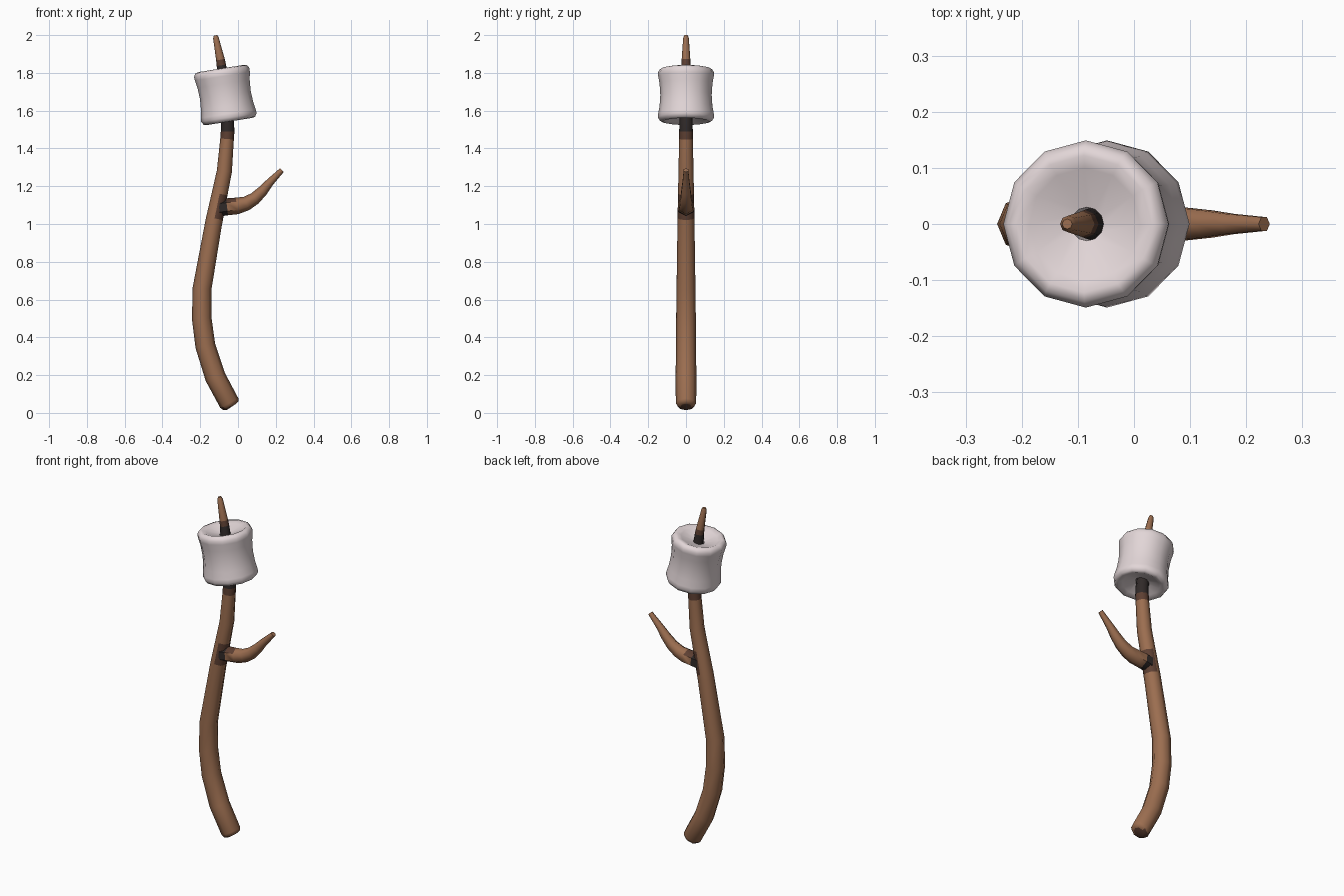
import bpy, bmesh, math
from mathutils import Vector, Matrix

if "Cube" in bpy.data.objects:
    bpy.data.objects.remove(bpy.data.objects["Cube"], do_unlink=True)


def make_material(name, color):
    mat = bpy.data.materials.new(name)
    mat.use_nodes = True
    mat.diffuse_color = color
    mat.node_tree.nodes["Principled BSDF"].inputs["Base Color"].default_value = color
    return mat


def finish(name, bm, mats, rule=None):
    """Turn the bmesh into a smooth object; rule(center, normal) picks each face's material."""
    bmesh.ops.recalc_face_normals(bm, faces=bm.faces)
    bm.normal_update()
    if rule:
        for face in bm.faces:
            face.material_index = rule(face.calc_center_median(), face.normal)
    mesh = bpy.data.meshes.new(name)
    bm.to_mesh(mesh)
    bm.free()
    for mat in mats:
        mesh.materials.append(mat)
    obj = bpy.data.objects.new(name, mesh)
    bpy.context.collection.objects.link(obj)
    bpy.ops.object.select_all(action="DESELECT")
    obj.select_set(True)
    bpy.context.view_layer.objects.active = obj
    bpy.ops.object.shade_smooth_by_angle(angle=math.radians(60))


def bridge(bm, rings):
    for a, b in zip(rings, rings[1:]):
        n = len(a)
        for i in range(n):
            j = (i + 1) % n
            bm.faces.new((a[i], a[j], b[j], b[i]))


def tapered_tube(name, path, mats, rule, sides):
    """Sweep a shrinking ring along (x, z, radius) points in the y = 0 plane."""
    bm = bmesh.new()
    pts = [Vector((x, 0, z)) for x, z, r in path]
    across = Vector((0, 1, 0))
    rings = []
    for k, p in enumerate(pts):
        tangent = (pts[min(k + 1, len(pts) - 1)] - pts[max(k - 1, 0)]).normalized()
        normal = across.cross(tangent)
        ring = []
        for i in range(sides):
            a = math.tau * i / sides
            ring.append(bm.verts.new(p + path[k][2] * (normal * math.cos(a) + across * math.sin(a))))
        rings.append(ring)
    bridge(bm, rings)
    bm.faces.new(rings[0])
    bm.faces.new(rings[-1])
    finish(name, bm, mats, rule)


bark = make_material("bark brown", (0.33, 0.155, 0.08, 1))
scorched = make_material("scorched brown", (0.11, 0.05, 0.032, 1))
charred = make_material("charred black", (0.03, 0.023, 0.022, 1))
cream = make_material("soft white", (0.76, 0.67, 0.68, 1))
woods = [bark, scorched, charred]


def stick_rule(center, normal):
    """Charred around the marshmallow, scorched beside it and at the twig joint."""
    z = center.z
    if 1.49 < z < 1.84:
        return 2
    if 1.45 < z < 1.87:
        return 1
    joint = 1.04 < z < 1.15 and normal.x > 0.3
    return 1 if joint or normal.z < -0.7 else 0


def twig_rule(center, normal):
    """Scorched at the root, reaching further along the upper side."""
    if center.x < -0.05:
        return 2
    return 1 if center.x < 0 and normal.z > 0.1 else 0


# Main stick, bending from the ground up to its thin tip
tapered_tube("stick", [
    (-0.034, 0.032, 0.03), (-0.038, 0.038, 0.046), (-0.046, 0.052, 0.054),
    (-0.12, 0.19, 0.055), (-0.173, 0.355, 0.053),
    (-0.192, 0.5, 0.052), (-0.19, 0.66, 0.05), (-0.13, 1.0, 0.045),
    (-0.124, 1.03, 0.045), (-0.097, 1.16, 0.042),
    (-0.072, 1.28, 0.04), (-0.058, 1.45, 0.036), (-0.055, 1.49, 0.036),
    (-0.056, 1.54, 0.035), (-0.083, 1.8, 0.027), (-0.088, 1.84, 0.025),
    (-0.093, 1.87, 0.023), (-0.117, 1.985, 0.015), (-0.119, 1.999, 0.009)],
    woods, stick_rule, 8)

# Side twig, curving up to the left
tapered_tube("twig", [
    (-0.1, 1.085, 0.045), (-0.058, 1.091, 0.045), (-0.005, 1.096, 0.044),
    (0.045, 1.109, 0.038), (0.09, 1.136, 0.033), (0.13, 1.175, 0.028),
    (0.17, 1.222, 0.021), (0.232, 1.285, 0.014)],
    woods, twig_rule, 6)

# Marshmallow: waisted drum with rounded rims and dished ends
half = [(0.03, 0.108), (0.1, 0.132), (0.122, 0.142), (0.138, 0.138),
        (0.149, 0.12), (0.147, 0.1), (0.14, 0.06)]
profile = half + [(0.136, 0)] + [(r, -h) for r, h in reversed(half)]
bm = bmesh.new()
rings = [[bm.verts.new((r * math.cos(math.tau * i / 12), r * math.sin(math.tau * i / 12), h))
          for i in range(12)] for r, h in profile]
bridge(bm, rings + rings[:1])
bm.transform(Matrix.Translation((-0.067, 0, 1.683)) @ Matrix.Rotation(math.radians(-9), 4, "Y"))
finish("marshmallow", bm, [cream])
